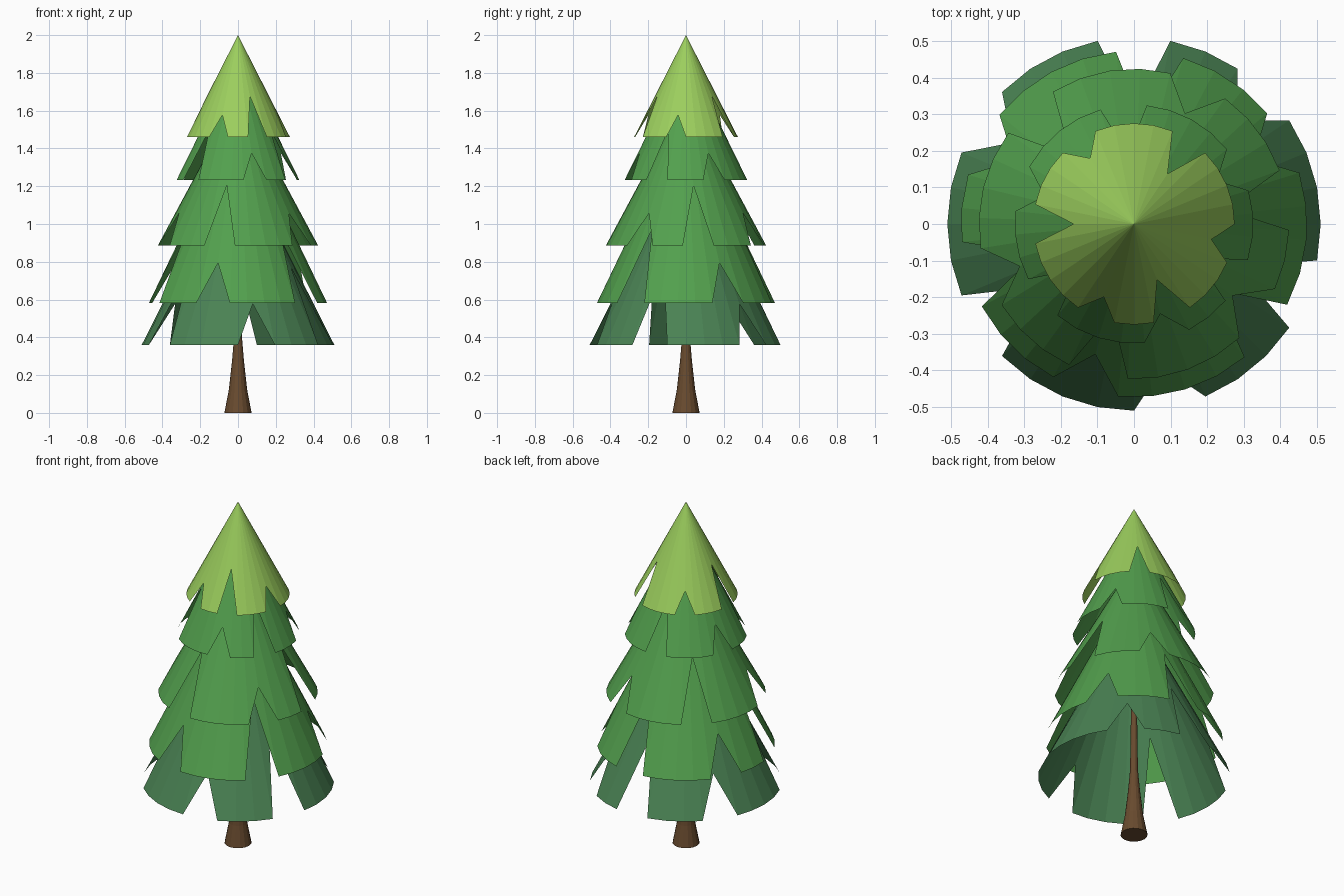
import bpy, bmesh, math

if "Cube" in bpy.data.objects:
    bpy.data.objects.remove(bpy.data.objects["Cube"])

SIDES = 32
STEP = 2 * math.pi / SIDES
DEEP, SHALLOW = 0.60, 0.785   # notch tip radius as a share of the rim radius


def material(name, rgb):
    m = bpy.data.materials.new(name)
    m.diffuse_color = (*rgb, 1)
    m.use_nodes = True
    m.node_tree.nodes["Principled BSDF"].inputs["Base Color"].default_value = m.diffuse_color
    return m


lime = material("lime_green", (0.33, 0.62, 0.11))
green = material("leaf_green", (0.085, 0.35, 0.075))
dark = material("deep_green", (0.068, 0.225, 0.088))
brown = material("bark_brown", (0.14, 0.07, 0.028))


def finish(name, bm, mat):
    mesh = bpy.data.meshes.new(name)
    bm.to_mesh(mesh)
    bm.free()
    mesh.materials.append(mat)
    obj = bpy.data.objects.new(name, mesh)
    bpy.context.collection.objects.link(obj)
    return obj


def tier(name, radius, base, height, offset, deep, shallow, mat):
    """Open cone skirt whose rim is notched at the given side numbers."""
    bm = bmesh.new()
    tip = bm.verts.new((0, 0, base + height))
    cuts = {i % SIDES: DEEP for i in deep}
    cuts.update({i % SIDES: SHALLOW for i in shallow})
    rim = []
    for i in range(SIDES):
        k = cuts.get(i, 1.0)
        a = (i + offset) * STEP
        rim.append(bm.verts.new((k * radius * math.cos(a), k * radius * math.sin(a),
                                 base + height * (1 - k))))
    for i in range(SIDES):
        bm.faces.new((rim[i], rim[(i + 1) % SIDES], tip))
    finish(name, bm, mat)


# Foliage tiers, top to bottom
tier("crown_tier", 0.275, 1.46, 0.54, 0.0, (5, -6, 16), (-1, -10, 11), lime)
tier("upper_tier", 0.326, 1.233, 0.66, 0.45, (-3, -13, 8), (2, -7, 14), green)
tier("middle_tier", 0.424, 0.887, 0.79, -0.2, (-9, 1, 12), (-3, 6, -14), green)
tier("lower_tier", 0.473, 0.583, 0.98, 0.53, (7, -4, -15), (2, -10, 13), green)
tier("bottom_tier", 0.51, 0.36, 1.01, 0.0, (8, -2, -13), (4, -7, 13), dark)

# Trunk: flared foot tapering into the foliage
bm = bmesh.new()
n = 16
rings = []
for r, z in [(0.072, 0), (0.049, 0.12), (0.032, 0.27), (0.021, 0.40), (0.017, 0.7), (0.01, 1.1)]:
    rings.append([bm.verts.new((r * math.cos(2 * math.pi * i / n),
                                r * math.sin(2 * math.pi * i / n), z)) for i in range(n)])
for lo, hi in zip(rings, rings[1:]):
    for i in range(n):
        j = (i + 1) % n
        bm.faces.new((lo[i], lo[j], hi[j], hi[i]))
bm.faces.new(rings[0][::-1])
bm.faces.new(rings[-1])
finish("trunk", bm, brown)
